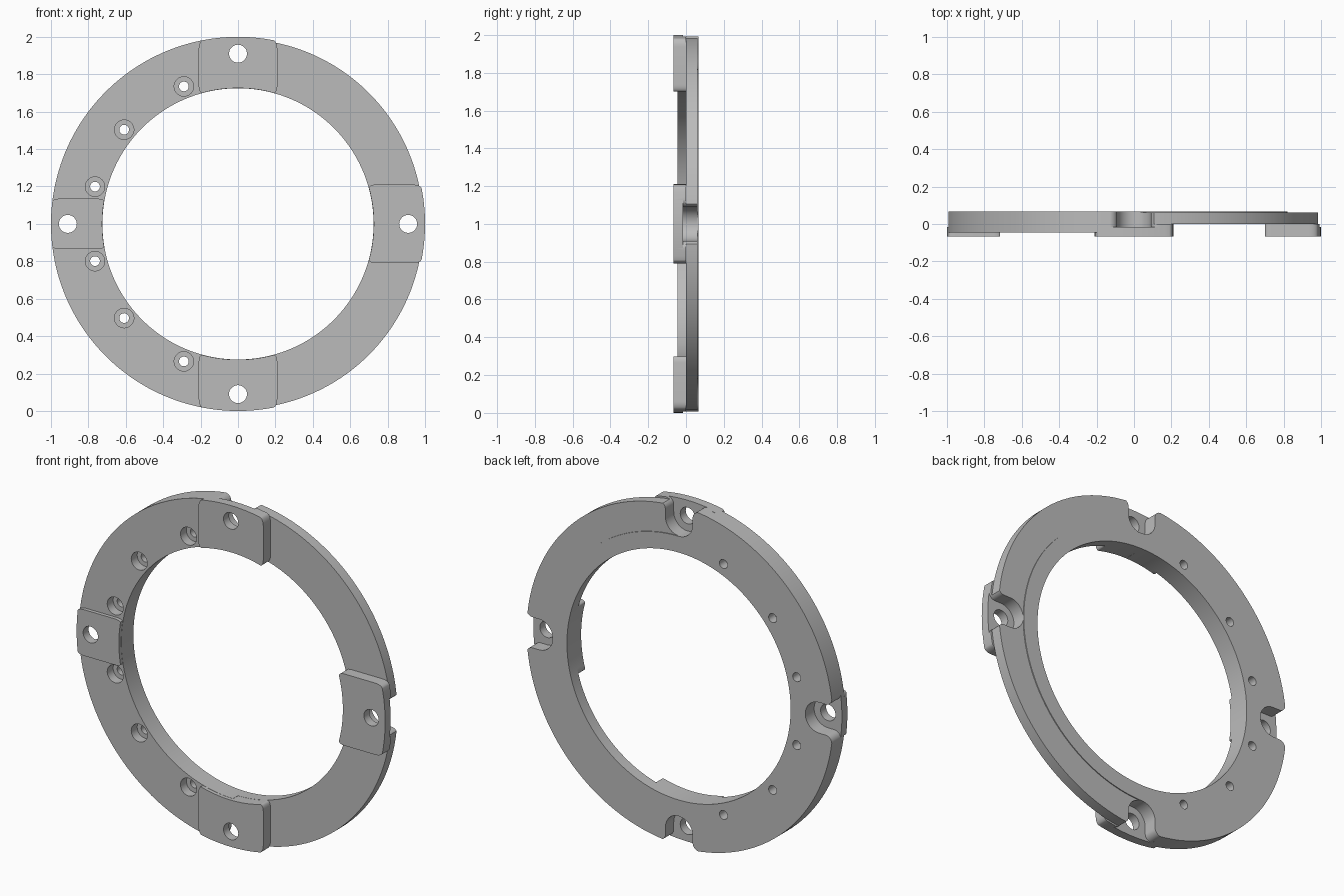
import bpy, bmesh
from math import sin, cos, pi, radians, asin
from mathutils import Vector, Matrix

cube = bpy.data.objects.get("Cube")
if cube:
    bpy.data.objects.remove(cube)

grey = bpy.data.materials.new("plain grey")
grey.use_nodes = True
colour = (0.5, 0.5, 0.5, 1)
grey.diffuse_color = colour
grey.node_tree.nodes["Principled BSDF"].inputs["Base Color"].default_value = colour

INNER, OUTER, BOLT = 0.725, 1.0, 0.91
FRONT, BACK = -0.066, 0.067


def arc(r, a0, a1, n, cx=0, cz=0):
    return [(cx + r * cos(a0 + (a1 - a0) * i / n), cz + r * sin(a0 + (a1 - a0) * i / n))
            for i in range(n + 1)]


def prism(name, outline, y0, y1, turn=0, round_corners=0):
    """Extrude an outline along y, turned about the ring centre."""
    bm = bmesh.new()
    rot = Matrix.Rotation(turn, 2)
    pts = [rot @ Vector(p) for p in outline]
    base = bm.faces.new([bm.verts.new((p.x, y0, 1 + p.y)) for p in pts])
    ext = bmesh.ops.extrude_face_region(bm, geom=[base])
    bmesh.ops.translate(bm, vec=(0, y1 - y0, 0),
                        verts=[v for v in ext["geom"] if isinstance(v, bmesh.types.BMVert)])
    bmesh.ops.recalc_face_normals(bm, faces=bm.faces)
    if round_corners:
        corners = [e for e in bm.edges
                   if abs(e.verts[0].co.y - e.verts[1].co.y) > 0.001
                   and e.calc_face_angle() > radians(50)]
        bmesh.ops.bevel(bm, geom=corners, offset=round_corners, segments=6,
                        profile=0.5, affect='EDGES')
    mesh = bpy.data.meshes.new(name)
    bm.to_mesh(mesh)
    bm.free()
    mesh.materials.append(grey)
    ob = bpy.data.objects.new(name, mesh)
    bpy.context.collection.objects.link(ob)
    return ob


def circle(r, cx, cz, n=32):
    return arc(r, 0, 2 * pi, n, cx, cz)[:-1]


def half_ring(r_in, r_out, a0):
    return arc(r_out, a0, a0 + pi, 96) + arc(r_in, a0 + pi, a0, 96)


def cut(ob, cutters):
    for c in cutters:
        mod = ob.modifiers.new("cut", 'BOOLEAN')
        mod.operation, mod.solver, mod.object = 'DIFFERENCE', 'EXACT', c
        with bpy.context.temp_override(object=ob, active_object=ob):
            bpy.ops.object.modifier_apply(modifier=mod.name)


# Ring halves: a thick one on the right, a thin one with a low inner lip on the left
thick_half = prism("thick_ring_half", half_ring(INNER, OUTER, pi / 2), -0.045, BACK)
thin_half = prism("thin_ring_half", half_ring(INNER, 0.99, -pi / 2), 0, 0.062)
lip = prism("inner_lip", half_ring(INNER, 0.82, -pi / 2), 0.062, BACK)

# Mounting pads with rounded corners
QUARTERS = {"top": 0, "right": pi / 2, "bottom": pi, "left": -pi / 2}
pads = {}
for side, turn in QUARTERS.items():
    w = 0.135 if side == "right" else 0.21
    ri, ro = INNER + 0.001, OUTER
    so, si = asin(w / ro), asin(w / ri)
    outline = arc(ro, pi / 2 - so, pi / 2 + so, 20) + arc(ri, pi / 2 + si, pi / 2 - si, 20)
    y1 = -0.045 if side == "right" else 0
    pads[side] = prism(side + "_pad", outline, FRONT, y1, turn, 0.04)

# Open notches in the back, flared at the rim, with a bolt hole in each
slot, flare, rim = 0.09, 0.04, 0.992
notch = (arc(slot, pi, 2 * pi, 24, 0, BOLT)
         + arc(flare, pi, pi / 2, 8, slot + flare, rim - flare)
         + [(slot + flare, 1.1), (-slot - flare, 1.1)]
         + arc(flare, pi / 2, 0, 8, -slot - flare, rim - flare))
helpers = []
for side, turn in QUARTERS.items():
    tools = [prism("notch_cutter", notch, -0.015, 0.2, turn),
             prism("bolt_cutter", circle(0.048, 0, BOLT), -0.2, 0.2, turn)]
    targets = [pads[side]]
    if side != "left":
        targets.append(thick_half)
    if side != "right":
        targets += [thin_half, lip]
    for ob in targets:
        cut(ob, tools)
    helpers += tools

# Counterbored screw holes in the thick half
for angle in (111.5, 140.4, 165.4):
    for sign in (1, -1):
        a = radians(angle * sign)
        x, z = 0.79 * cos(a), 0.79 * sin(a)
        tools = [prism("screw_cutter", circle(0.026, x, z), -0.2, 0.2),
                 prism("counterbore_cutter", circle(0.052, x, z), -0.2, 0.01)]
        cut(thick_half, tools)
        helpers += tools

for h in helpers:
    bpy.data.objects.remove(h)

# Smooth curved walls, sharp edges
for ob in [thick_half, thin_half, lip, *pads.values()]:
    bpy.ops.object.select_all(action='DESELECT')
    ob.select_set(True)
    bpy.context.view_layer.objects.active = ob
    bpy.ops.object.shade_smooth_by_angle(angle=radians(30))
